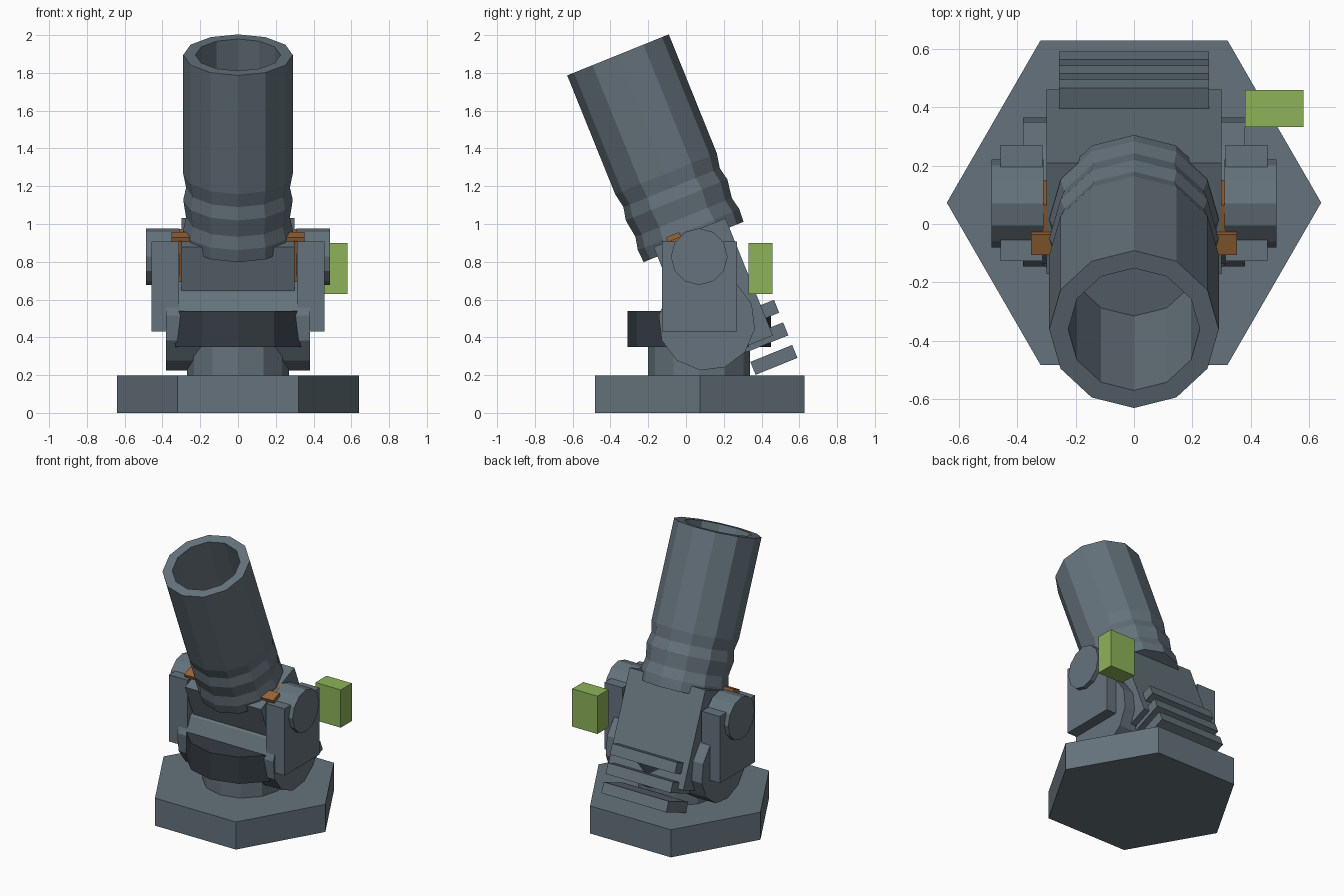
import bpy, bmesh, math
from mathutils import Matrix, Vector

if "Cube" in bpy.data.objects:
    bpy.data.objects.remove(bpy.data.objects["Cube"])

TILT = math.radians(22)


def material(name, rgb):
    m = bpy.data.materials.new(name)
    m.diffuse_color = (*rgb, 1)
    m.use_nodes = True
    m.node_tree.nodes["Principled BSDF"].inputs["Base Color"].default_value = m.diffuse_color
    return m


SLATE = material("slate", (0.13, 0.17, 0.20))
DARK = material("dark_slate", (0.035, 0.045, 0.055))
ORANGE = material("orange", (0.32, 0.13, 0.04))
GREEN = material("green", (0.27, 0.45, 0.10))


def finish(bm, name, mat, matrix=Matrix()):
    bmesh.ops.recalc_face_normals(bm, faces=bm.faces)
    me = bpy.data.meshes.new(name)
    bm.to_mesh(me)
    bm.free()
    me.transform(matrix)
    me.materials.append(mat)
    ob = bpy.data.objects.new(name, me)
    bpy.context.collection.objects.link(ob)
    return ob


def box(name, lo, hi, mat=SLATE, matrix=Matrix()):
    bm = bmesh.new()
    bmesh.ops.create_cube(bm, size=1)
    lo, hi = Vector(lo), Vector(hi)
    for v in bm.verts:
        v.co = (lo + hi) / 2 + v.co * (hi - lo)
    return finish(bm, name, mat, matrix)


def lathe(name, profile, sides, mat=SLATE, matrix=Matrix()):
    """Closed solid of revolution from (radius, height) points, capped at both ends."""
    bm = bmesh.new()
    rings = []
    for r, z in profile:
        rings.append([bm.verts.new((r * math.cos(math.tau * i / sides),
                                    r * math.sin(math.tau * i / sides), z))
                      for i in range(sides)])
    for a, b in zip(rings, rings[1:]):
        for i in range(sides):
            j = (i + 1) % sides
            bm.faces.new((a[i], a[j], b[j], b[i]))
    bm.faces.new(rings[0])
    bm.faces.new(rings[-1])
    return finish(bm, name, mat, matrix)


def mirror_x(ob):
    ob.modifiers.new("mirror", 'MIRROR')
    return ob


def tilted(y, z):
    """Frame leaning towards the front, with its origin at the given y and z."""
    return Matrix.Translation((0, y, z)) @ Matrix.Rotation(TILT, 4, 'X')


ALONG_X = Matrix.Rotation(math.pi / 2, 4, 'Y')

# hexagonal base, neck and turntable
lathe("base", [(0.64, 0), (0.64, 0.197)], 6, SLATE, Matrix.Translation((0, 0.073, 0)))
lathe("neck", [(0.27, 0.19), (0.27, 0.36)], 12, SLATE, Matrix.Translation((0, 0.07, 0)))
lathe("turntable", [(0.38, 0.35), (0.38, 0.54)], 12, DARK, Matrix.Translation((0, 0.07, 0)))

# horizontal drum under the cradle
lathe("drum", [(0.257, -0.38), (0.257, 0.38)], 12, SLATE, tilted(0.11, 0.48) @ ALONG_X)

# tilted cradle; frame origin is its lower back edge
cradle = tilted(0.46, 0.41)
box("cradle", (-0.30, -0.41, 0), (0.30, 0, 0.67), SLATE, cradle)

# cooling fins on the back
for i in range(3):
    z = -0.122 + i * 0.129
    box("fin_%d" % (i + 1), (-0.257, -0.163, z - 0.037), (0.257, 0.076, z + 0.037), SLATE, cradle)

# barrel with grooved foot and hollow bore
lathe("barrel", [(0.285, 0), (0.29, 0.07), (0.275, 0.14), (0.29, 0.24), (0.275, 0.31),
                 (0.29, 0.39), (0.29, 1.068), (0.225, 1.068), (0.225, 0.39)],
      12, SLATE, tilted(0.04, 0.905))

# side plates and trunnions
mirror_x(box("side_plate", (0.312, -0.127, 0.43), (0.457, 0.27, 0.907)))
mirror_x(lathe("trunnion", [(0.15, 0.31), (0.15, 0.488)], 12, SLATE,
               Matrix.Translation((0, 0.07, 0.827)) @ ALONG_X))

# orange clamps between cradle and plates
clamp = tilted(0.03, 0.82)
mirror_x(box("clamp_side", (0.295, -0.09, -0.10), (0.312, 0.09, 0.13), ORANGE, clamp))
mirror_x(box("clamp_lip", (0.25, -0.085, 0.125), (0.352, -0.01, 0.152), ORANGE, clamp))

# green control box
box("control_box", (0.38, 0.332, 0.63), (0.58, 0.458, 0.90), GREEN)
